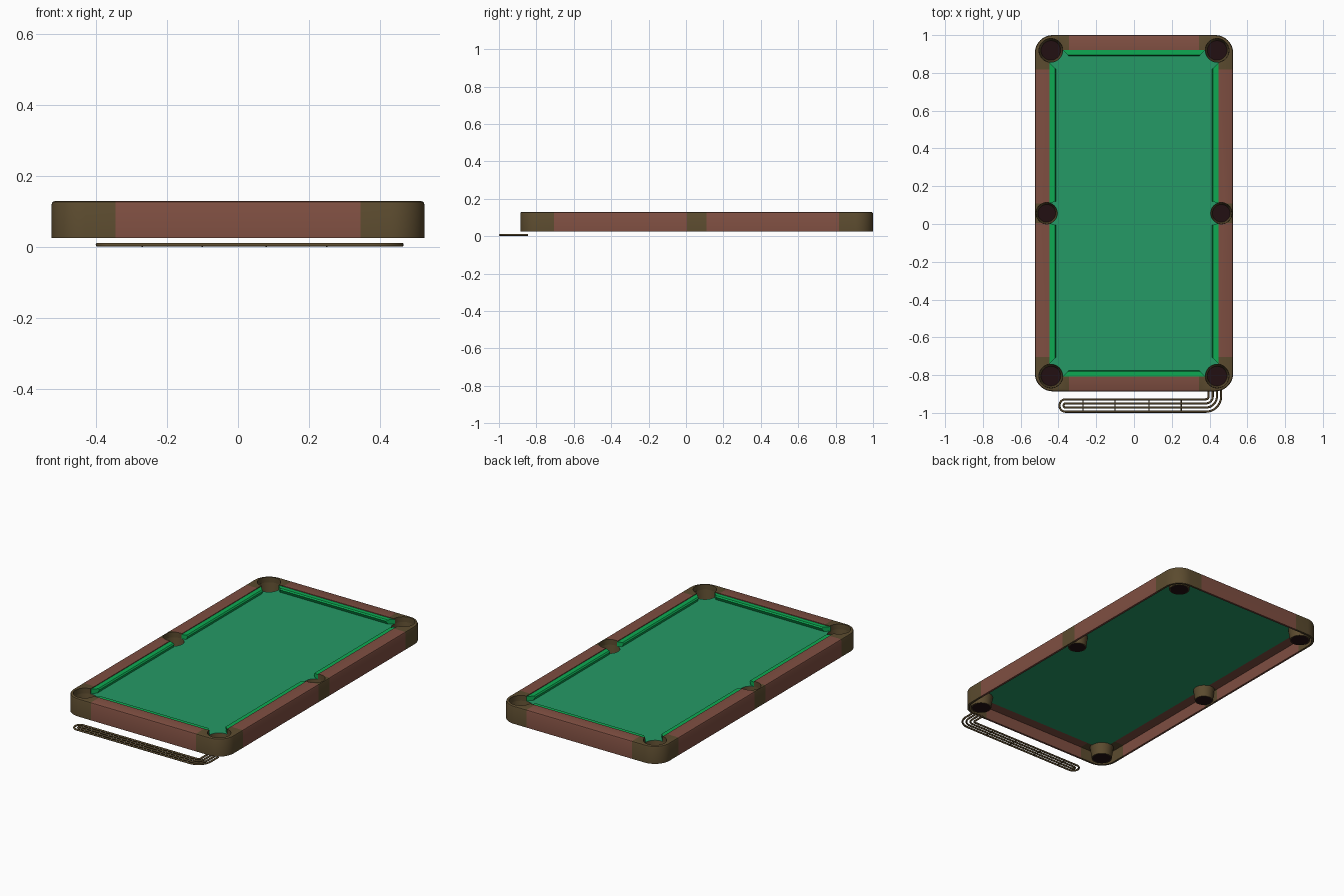
import bpy, bmesh, math
from mathutils import Vector

if "Cube" in bpy.data.objects:
    bpy.data.objects.remove(bpy.data.objects["Cube"])

CY = 0.057                      # table centre in y
HX, HY = 0.525, 0.943           # frame half sizes
IX, IY = 0.447, 0.867           # playfield half sizes
POCKETS = [(sx * 0.44, sy * 0.862, 1.0) for sx in (-1, 1) for sy in (-1, 1)] + \
          [(sx * 0.462, 0.0, 0.9) for sx in (-1, 1)]


def material(name, rgb):
    m = bpy.data.materials.new(name)
    m.diffuse_color = (*rgb, 1)
    m.use_nodes = True
    m.node_tree.nodes["Principled BSDF"].inputs["Base Color"].default_value = m.diffuse_color
    return m


OLIVE = material("olive_brown", (0.105, 0.07, 0.028))
WOOD = material("red_brown_wood", (0.21, 0.077, 0.053))
FELT = material("felt_green", (0.018, 0.32, 0.133))
CUSHION = material("cushion_green", (0.004, 0.40, 0.085))
DARK = material("pocket_dark", (0.016, 0.005, 0.006))


def make(name, bm, mats, y=CY):
    bmesh.ops.recalc_face_normals(bm, faces=bm.faces)
    me = bpy.data.meshes.new(name)
    bm.to_mesh(me)
    bm.free()
    for m in mats:
        me.materials.append(m)
    ob = bpy.data.objects.new(name, me)
    ob.location.y = y
    bpy.context.collection.objects.link(ob)
    return ob


def smooth(ob):
    bpy.ops.object.select_all(action='DESELECT')
    ob.select_set(True)
    bpy.context.view_layer.objects.active = ob
    bpy.ops.object.shade_smooth_by_angle(angle=math.radians(35))


def bridge(bm, rings, closed=False):
    n = len(rings[0])
    pairs = list(zip(rings, rings[1:])) + ([(rings[-1], rings[0])] if closed else [])
    for a, b in pairs:
        for i in range(n):
            bm.faces.new((a[i], a[(i + 1) % n], b[(i + 1) % n], b[i]))


def rounded_rect(hx, hy, r, steps=10):
    pts = []
    for k, (sx, sy) in enumerate([(1, 1), (-1, 1), (-1, -1), (1, -1)]):
        for i in range(steps + 1):
            a = math.pi / 2 * (k + i / steps)
            pts.append((sx * (hx - r) + r * math.cos(a), sy * (hy - r) + r * math.sin(a)))
    return pts


def cut_pockets(ob, cutter):
    mod = ob.modifiers.new("pocket_holes", 'BOOLEAN')
    mod.object, mod.operation, mod.solver = cutter, 'DIFFERENCE', 'EXACT'
    dg = bpy.context.evaluated_depsgraph_get()
    me = bpy.data.meshes.new_from_object(ob.evaluated_get(dg))
    ob.modifiers.clear()
    ob.data = me


# Pocket hole cutter
bm = bmesh.new()
for px, py, s in POCKETS:
    new = bmesh.ops.create_cone(bm, cap_ends=True, segments=40, radius1=0.063 * s,
                                radius2=0.063 * s, depth=0.3)["verts"]
    bmesh.ops.translate(bm, verts=new, vec=(px, py, 0.1))
cutter = make("pocket_cutter", bm, [OLIVE])
cutter.hide_render = True

# Frame: hollow rail profile swept round the table, caps coloured by position
profile = [(0, .025), (0, .120), (.003, .127), (.010, .130), (.078, .130),
           (.078, .095), (.012, .095), (.012, .025)]
bm = bmesh.new()
rings = [[bm.verts.new((x, y, z)) for x, y in rounded_rect(HX - d, HY - d, 0.095 - d)]
         for d, z in profile]
bridge(bm, rings, closed=True)
for axis, c in [(0, .345), (1, .762), (1, .052)]:
    for s in (-1, 1):
        co, no = Vector((0, 0, 0)), Vector((0, 0, 0))
        co[axis], no[axis] = s * c, 1
        bmesh.ops.bisect_plane(bm, geom=bm.verts[:] + bm.edges[:] + bm.faces[:],
                               plane_co=co, plane_no=no)
for f in bm.faces:
    c = f.calc_center_median()
    cap = (abs(c.x) > .345 and abs(c.y) > .762) or abs(c.y) < .052 and abs(c.x) > .4
    f.material_index = 0 if cap else 1
frame = make("frame", bm, [OLIVE, WOOD])
cut_pockets(frame, cutter)
smooth(frame)

# Felt bed
bm = bmesh.new()
bmesh.ops.create_cube(bm, size=1)
bmesh.ops.scale(bm, verts=bm.verts, vec=(2 * IX + .002, 2 * IY + .002, .008))
bmesh.ops.translate(bm, verts=bm.verts, vec=(0, 0, .096))
felt = make("felt_bed", bm, [FELT])
cut_pockets(felt, cutter)
for p in felt.data.polygons:
    p.material_index = 0
bpy.data.objects.remove(cutter)


# Cushions: undercut bars with angled ends
def cushion(name, a0, a1, e0, e1, place):
    section = [(-.001, .098), (-.001, .126), (.028, .126), (.034, .119), (.024, .098)]
    bm = bmesh.new()
    ends = [[bm.verts.new((*place(a + e * d, d), z)) for d, z in section]
            for a, e in ((a0, e0), (a1, e1))]
    bridge(bm, ends)
    for e in ends:
        bm.faces.new(e)
    make(name, bm, [CUSHION])


for s in (-1, 1):
    cushion("end_cushion", -.38, .38, 1, -1, lambda a, d: (a, s * (IY - d)))
    for t in (-1, 1):
        cushion("side_cushion", .053, .797, .3, -1, lambda a, d: (s * (IX - d), t * a))

# Pocket cups: tapered, dark floor
for px, py, s in POCKETS:
    bm = bmesh.new()
    cup = [(.052, .034), (.0625, .099), (.066, .097), (.056, .027), (.051, .027)]
    rings = [[bm.verts.new((px + r * s * math.cos(i * math.pi / 16),
                            py + r * s * math.sin(i * math.pi / 16), z))
              for i in range(32)] for r, z in cup]
    bridge(bm, rings)
    for r in (rings[0], rings[-1]):
        bm.faces.new(r).material_index = 1
    smooth(make("pocket_cup", bm, [OLIVE, DARK]))


# Ball return rack: nested wire loops with cross bars
def wire(name, pts, radius, z):
    cu = bpy.data.curves.new(name, 'CURVE')
    cu.dimensions = '3D'
    cu.bevel_depth, cu.bevel_resolution, cu.use_fill_caps = radius, 2, True
    sp = cu.splines.new('POLY')
    sp.points.add(len(pts) - 1)
    for p, (x, y) in zip(sp.points, pts):
        p.co = (x, y, z, 1)
    cu.materials.append(OLIVE)
    bpy.context.collection.objects.link(bpy.data.objects.new(name, cu))


def arc(cx, cy, r, a0, a1, n):
    return [(cx + r * math.cos(math.radians(a0 + (a1 - a0) * i / n)),
             cy + r * math.sin(math.radians(a0 + (a1 - a0) * i / n))) for i in range(n + 1)]


RY = -0.961
for h in (.033, .011):
    ro, ri = .048 + h, .048 - h
    path = [(.38 + ro, -.845)] + arc(.38, RY + .048, ro, 0, -90, 8)
    path += arc(-.362, RY, h, -90, -270, 12)
    path += arc(.38, RY + .048, ri, -90, 0, 8) + [(.38 + ri, -.845)]
    wire("return_rack_wire", path, .0055, .0065)
for x in (-.27, -.10, .08, .25):
    wire("return_rack_bar", [(x, RY - .033), (x, RY + .033)], .003, .003)
